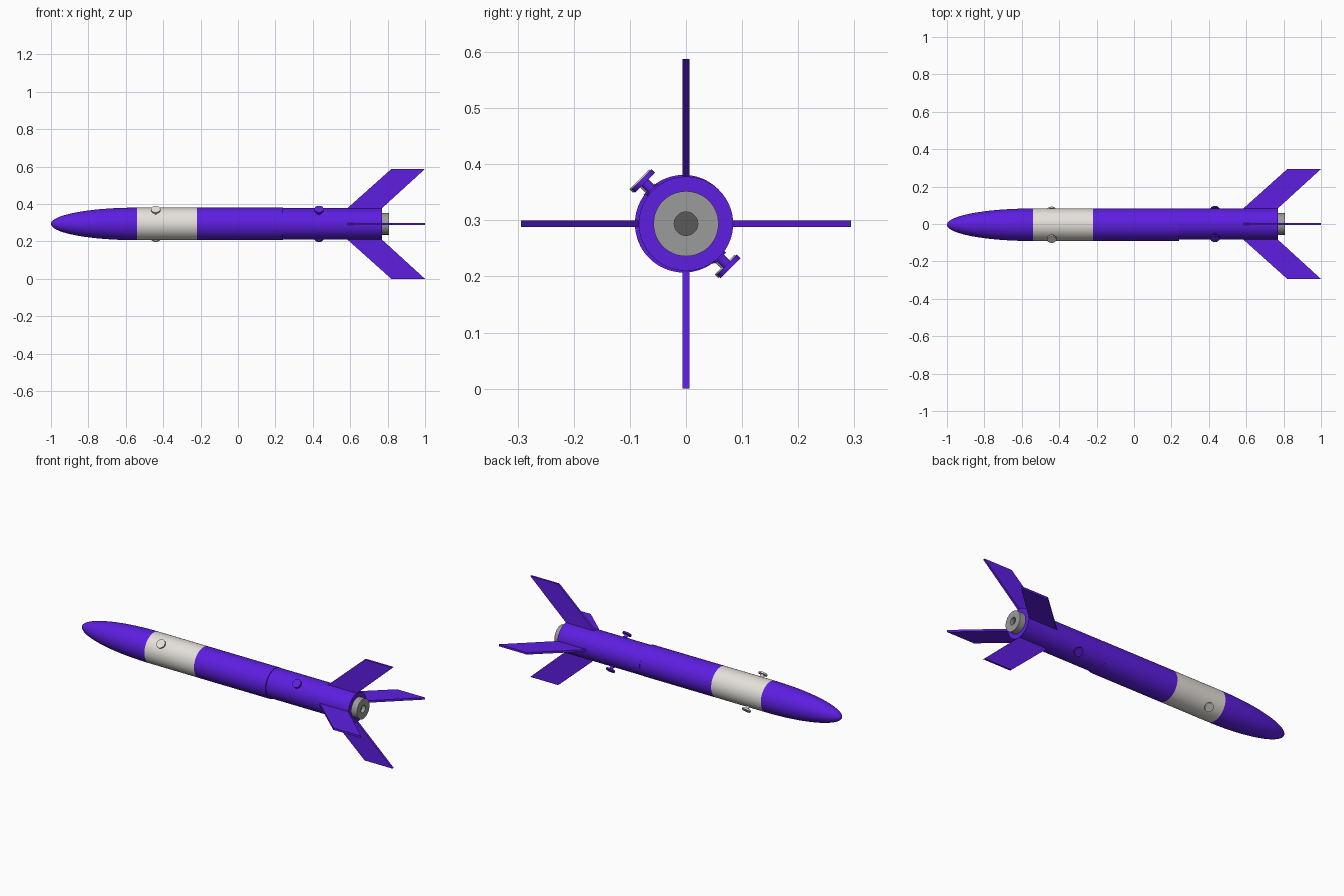
import bpy, bmesh
from math import sin, cos, pi, radians
from mathutils import Matrix, Vector

if "Cube" in bpy.data.objects:
    bpy.data.objects.remove(bpy.data.objects["Cube"])

AXIS_Z = 0.294
SEG = 64


def material(name, rgb):
    m = bpy.data.materials.new(name)
    m.diffuse_color = (*rgb, 1)
    m.use_nodes = True
    m.node_tree.nodes["Principled BSDF"].inputs["Base Color"].default_value = m.diffuse_color
    return m


purple = material("purple", (0.11, 0.013, 0.75))
white = material("off_white", (0.78, 0.75, 0.70))
grey = material("motor_grey", (0.33, 0.33, 0.33))
dark = material("dark_grey", (0.1, 0.1, 0.1))


def finish(name, bm, mat, matrix):
    bmesh.ops.remove_doubles(bm, verts=bm.verts, dist=1e-5)
    bmesh.ops.recalc_face_normals(bm, faces=bm.faces)
    me = bpy.data.meshes.new(name)
    bm.to_mesh(me)
    bm.free()
    me.materials.append(mat)
    ob = bpy.data.objects.new(name, me)
    bpy.context.collection.objects.link(ob)
    ob.matrix_world = matrix
    bpy.ops.object.select_all(action='DESELECT')
    ob.select_set(True)
    bpy.context.view_layer.objects.active = ob
    bpy.ops.object.shade_smooth_by_angle(angle=radians(30))
    return ob


def lathe(name, profile, mat, matrix, seg=SEG):
    """Revolve (x, radius) points around the local x axis."""
    bm = bmesh.new()
    vs = [bm.verts.new((x, 0, r)) for x, r in profile]
    es = [bm.edges.new(p) for p in zip(vs, vs[1:])]
    bmesh.ops.spin(bm, geom=vs + es, cent=(0, 0, 0), axis=(1, 0, 0),
                   angle=2 * pi, steps=seg, use_duplicate=False)
    return finish(name, bm, mat, matrix)


front_axis = Matrix.Translation((0, -0.004, AXIS_Z))
aft_axis = Matrix.Translation((0, 0, AXIS_Z))
R, RA = 0.087, 0.084

# Nose cone with an elliptical profile
nose = [(-0.54 - 0.46 * cos(a), R * sin(a))
        for a in (i * pi / 2 / 24 for i in range(25))]
lathe("nose_cone", nose + [(-0.54, 0)], purple, front_axis)


# Body tubes
def tube(name, x0, x1, r, mat, axis):
    lathe(name, [(x0, 0), (x0, r), (x1, r), (x1, 0)], mat, axis)


tube("payload_band", -0.54, -0.22, R, white, front_axis)
tube("main_body", -0.22, 0.24, R, purple, front_axis)
tube("aft_body", 0.24, 0.77, RA, purple, aft_axis)

# Motor retainer with a recessed nozzle
lathe("motor_retainer", [(0.74, 0), (0.74, 0.058), (0.807, 0.058),
                         (0.807, 0.021), (0.785, 0.021)], grey, aft_axis)
lathe("nozzle_recess", [(0.785, 0.021), (0.785, 0)], dark, aft_axis)

# Four swept fins: side profile in (x, radius)
fin = [(0.575, 0.075), (0.82, 0.294), (1.0, 0.294), (0.76, 0.075)]
for i, name in enumerate(("top", "left", "bottom", "right")):
    bm = bmesh.new()
    f = bm.faces.new([bm.verts.new((x, -0.006, z)) for x, z in fin])
    ext = bmesh.ops.extrude_face_region(bm, geom=[f])["geom"]
    bmesh.ops.translate(bm, vec=(0, 0.012, 0),
                        verts=[v for v in ext if isinstance(v, bmesh.types.BMVert)])
    finish("fin_" + name, bm, purple, aft_axis @ Matrix.Rotation(i * pi / 2, 4, 'X'))

# Rail buttons: flanged spools on two opposite diagonals
button = [(0.075, 0), (0.075, 0.014), (0.087, 0.014), (0.087, 0.009),
          (0.103, 0.009), (0.103, 0.025), (0.112, 0.025), (0.112, 0)]
for x, end, mat, axis in ((-0.44, "front", white, front_axis),
                          (0.433, "aft", purple, aft_axis)):
    for side, d in (("upper", Vector((0, -1, 1))), ("lower", Vector((0, 1, -1)))):
        rot = Vector((1, 0, 0)).rotation_difference(d).to_matrix().to_4x4()
        lathe(f"rail_button_{end}_{side}", button, mat,
              axis @ Matrix.Translation((x, 0, 0)) @ rot, 24)
